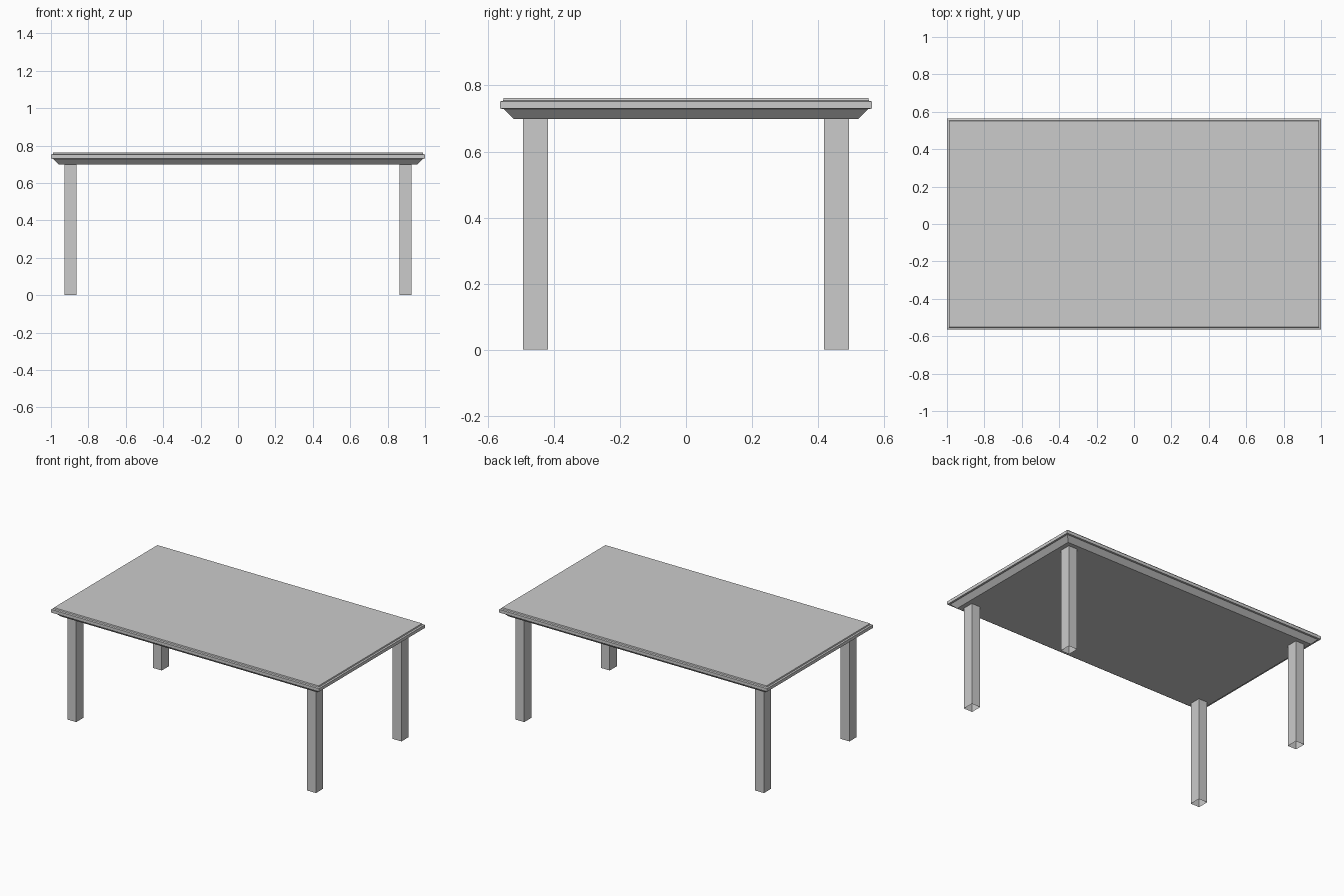
import bpy, bmesh

if "Cube" in bpy.data.objects:
    bpy.data.objects.remove(bpy.data.objects["Cube"])

HX, HY = 1.0, 0.564  # half size of the top


def make_object(name, bm):
    bmesh.ops.recalc_face_normals(bm, faces=bm.faces)
    mesh = bpy.data.meshes.new(name)
    bm.to_mesh(mesh)
    bm.free()
    obj = bpy.data.objects.new(name, mesh)
    bpy.context.collection.objects.link(obj)
    return obj


def stacked_rectangles(name, rings, cap_bottom=True):
    """Loft rectangles given as (cx, cy, half_x, half_y, z)."""
    bm = bmesh.new()
    loops = [[bm.verts.new((cx + sx * hx, cy + sy * hy, z))
              for sx, sy in ((-1, -1), (1, -1), (1, 1), (-1, 1))]
             for cx, cy, hx, hy, z in rings]
    for a, b in zip(loops, loops[1:]):
        for i in range(4):
            j = (i + 1) % 4
            bm.faces.new((a[i], a[j], b[j], b[i]))
    bm.faces.new(loops[-1])
    if cap_bottom:
        bm.faces.new(loops[0][::-1])
    return make_object(name, bm)


# Moulded table top: (inset, z) edge profile from underside to surface
profile = [(0.042, 0.699), (0.012, 0.729), (0.0, 0.730), (0.0, 0.751),
           (0.010, 0.754), (0.012, 0.762)]
stacked_rectangles("table_top", [(0, 0, HX - i, HY - i, z) for i, z in profile])

# Four rectangular legs, open at the foot
for sx, side in ((-1, "left"), (1, "right")):
    for sy, end in ((-1, "front"), (1, "back")):
        cx, cy = sx * 0.895, sy * 0.456
        stacked_rectangles(f"{end}_{side}_leg",
                           [(cx, cy, 0.0325, 0.0375, z) for z in (0.0, 0.699)],
                           cap_bottom=False)
